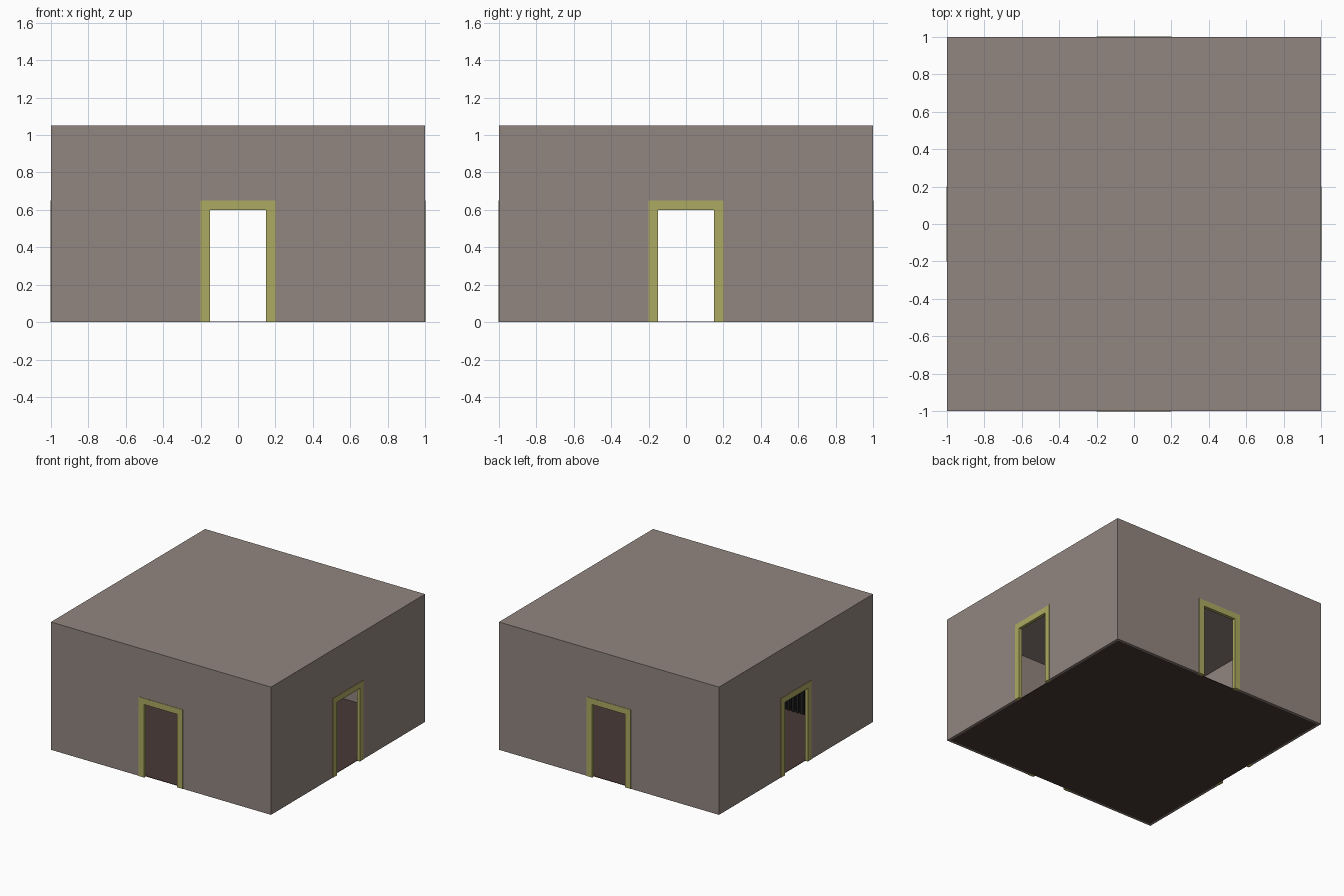
import bpy, bmesh, math
from mathutils import Matrix

if "Cube" in bpy.data.objects:
    bpy.data.objects.remove(bpy.data.objects["Cube"])

T = 0.02        # wall thickness
CEIL = 1.0      # underside of the roof slab


def material(name, rgb):
    m = bpy.data.materials.new(name)
    m.diffuse_color = (*rgb, 1)
    m.use_nodes = True
    m.node_tree.nodes["Principled BSDF"].inputs["Base Color"].default_value = m.diffuse_color
    return m


WALL = material("plaster", (0.29, 0.24, 0.215))
TRIM = material("door_trim", (0.42, 0.40, 0.12))
FLOOR = material("dark_floor", (0.065, 0.042, 0.036))
IRON = material("iron", (0.015, 0.015, 0.015))


def finish(name, bm, mat):
    bmesh.ops.recalc_face_normals(bm, faces=bm.faces)
    me = bpy.data.meshes.new(name)
    bm.to_mesh(me)
    bm.free()
    me.materials.append(mat)
    ob = bpy.data.objects.new(name, me)
    bpy.context.collection.objects.link(ob)
    return ob


def add_box(bm, lo, hi):
    size = [b - a for a, b in zip(lo, hi)]
    mid = [(a + b) / 2 for a, b in zip(lo, hi)]
    bmesh.ops.create_cube(bm, size=1, matrix=Matrix.Translation(mid) @ Matrix.Diagonal((*size, 1)))


def box(name, lo, hi, mat):
    bm = bmesh.new()
    add_box(bm, lo, hi)
    return finish(name, bm, mat)


def portal(name, w, h, iw, ih, y0, y1, mat, angle, mitre=0.0):
    """Upright slab with a doorway cut from its lower edge, turned about z."""
    bm = bmesh.new()
    rings = []
    for y, ow in ((y0, w), (y1, w - mitre)):
        prof = [(-ow, 0), (-ow, h), (ow, h), (ow, 0), (iw, 0), (iw, ih), (-iw, ih), (-iw, 0)]
        rings.append([bm.verts.new((x, y, z)) for x, z in prof])
    a, b = rings
    for i in range(8):
        j = (i + 1) % 8
        bm.faces.new((a[i], a[j], b[j], b[i]))
    for r in rings:
        # left post, lintel and right post as one outline
        bm.faces.new(r)
    bm.transform(Matrix.Rotation(angle, 4, 'Z'))
    return finish(name, bm, mat)


# four walls with a door trim in each
for i, side in enumerate(("front", "right", "back", "left")):
    ang = i * math.pi / 2
    portal(side + "_wall", 1, CEIL, 0.2, 0.65, -1, -1 + T, WALL, ang, mitre=T)
    portal(side + "_door_trim", 0.2, 0.65, 0.15, 0.6, -1.003, -1 + T + 0.003, TRIM, ang)

# roof slab and floor
box("roof", (-1, -1, CEIL), (1, 1, 1.05), WALL)
box("floor", (-1 + T, -1 + T, 0), (1 - T, 1 - T, 0.004), FLOOR)

# finned radiator in the front left corner
bm = bmesh.new()
for k in range(12):
    x = -0.73 + k * 0.04
    add_box(bm, (x - 0.012, -0.92, 0.004), (x + 0.012, -0.8, 0.21))
finish("radiator_fins", bm, IRON)
bm = bmesh.new()
for z in (0.04, 0.16):
    add_box(bm, (-0.74, -0.88, z), (-0.28, -0.84, z + 0.025))
finish("radiator_pipes", bm, IRON)
